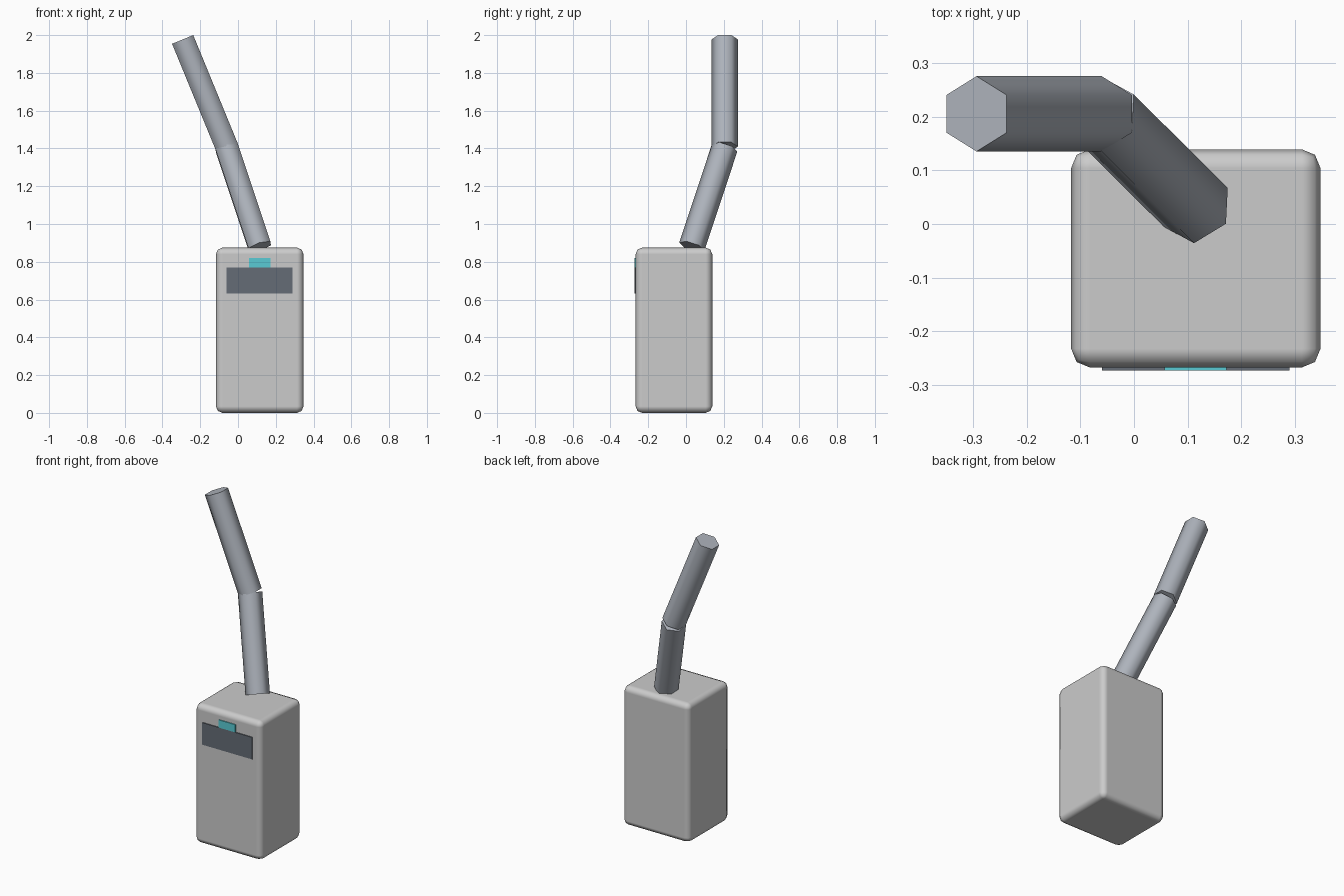
import bpy
from math import radians
from mathutils import Vector

if "Cube" in bpy.data.objects:
    bpy.data.objects.remove(bpy.data.objects["Cube"])


def colour(obj, name, rgb):
    mat = bpy.data.materials.new(name)
    mat.diffuse_color = (*rgb, 1)
    mat.use_nodes = True
    mat.node_tree.nodes["Principled BSDF"].inputs["Base Color"].default_value = mat.diffuse_color
    obj.data.materials.append(mat)


def box(name, lo, hi):
    lo, hi = Vector(lo), Vector(hi)
    bpy.ops.mesh.primitive_cube_add(size=1, location=(lo + hi) / 2)
    obj = bpy.context.object
    obj.name = name
    obj.scale = hi - lo
    bpy.ops.object.transform_apply(location=False, rotation=False, scale=True)
    return obj


def tube(name, start, end, radius=0.07):
    start, end = Vector(start), Vector(end)
    axis = end - start
    bpy.ops.mesh.primitive_cylinder_add(vertices=6, radius=radius, depth=axis.length,
                                        location=(start + end) / 2)
    obj = bpy.context.object
    obj.name = name
    # shortest tilt keeps two hexagon corners facing front and back
    obj.rotation_mode = 'QUATERNION'
    obj.rotation_quaternion = Vector((0, 0, 1)).rotation_difference(axis)
    bpy.ops.object.shade_smooth_by_angle(angle=radians(65))
    colour(obj, name + "_grey", (0.42, 0.45, 0.50))
    return obj


# Rounded cabinet
cabinet = box("cabinet", (-0.117, -0.267, 0), (0.347, 0.139, 0.875))
bevel = cabinet.modifiers.new("rounded_edges", 'BEVEL')
bevel.width = 0.035
bevel.segments = 2
bevel.harden_normals = True
bpy.ops.object.shade_smooth_by_angle(angle=radians(50))

# Front panel with a small display above it
panel = box("front_panel", (-0.06, -0.273, 0.633), (0.289, -0.255, 0.771))
colour(panel, "panel_dark", (0.13, 0.15, 0.18))
display = box("display", (0.057, -0.273, 0.771), (0.172, -0.255, 0.819))
colour(display, "display_cyan", (0.10, 0.60, 0.66))

# Bent exhaust duct in two straight runs
tube("lower_duct", (0.115, 0.031, 0.88), (-0.06, 0.205, 1.405))
tube("upper_duct", (-0.06, 0.205, 1.41), (-0.293, 0.205, 1.977))
